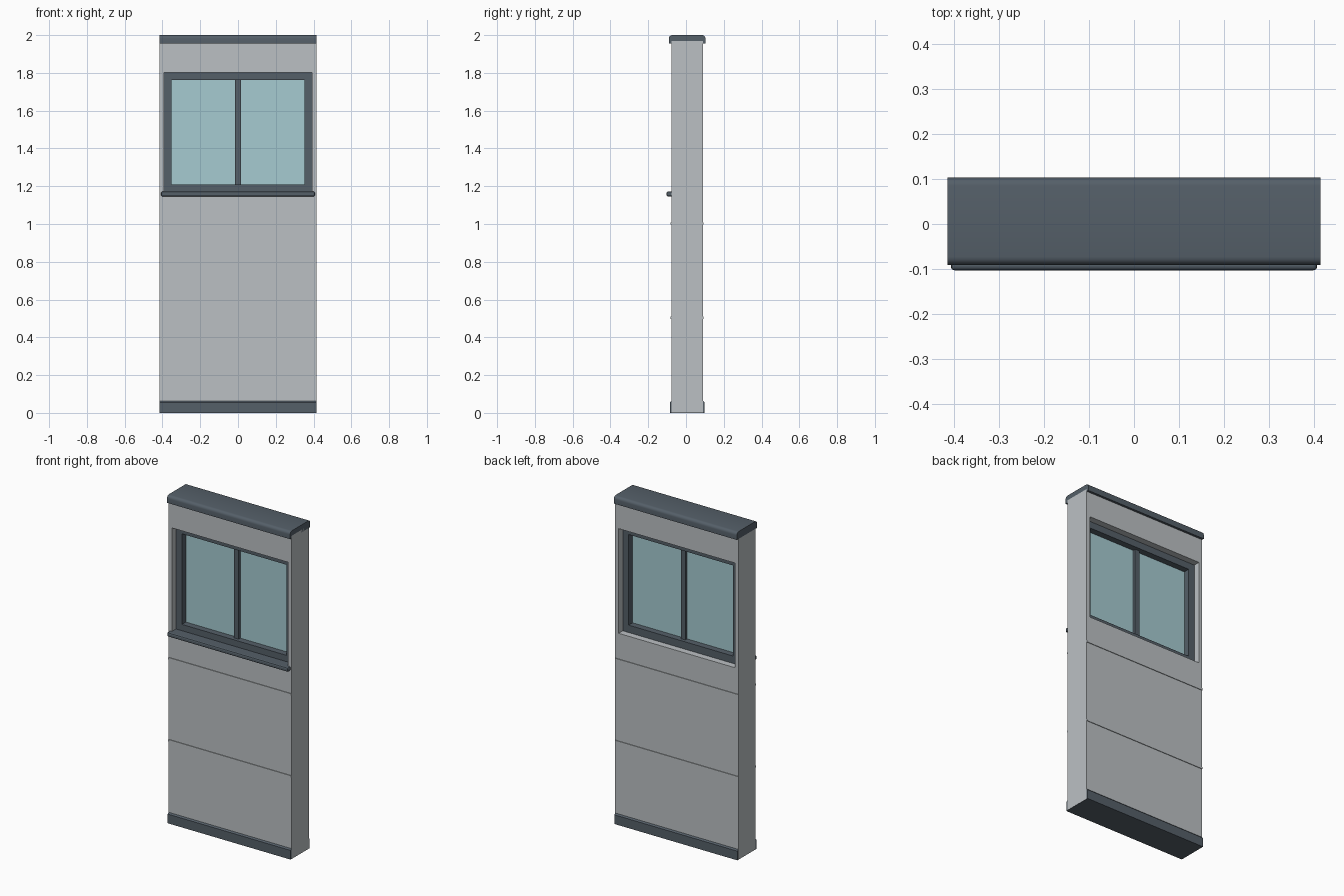
import bpy, bmesh

if "Cube" in bpy.data.objects:
    bpy.data.objects.remove(bpy.data.objects["Cube"])

HALF = 0.415      # half width of the panel
YC = 0.006        # mid-plane of the wall


def material(name, rgb, alpha=1.0):
    m = bpy.data.materials.new(name)
    m.diffuse_color = (*rgb, alpha)
    m.use_nodes = True
    m.node_tree.nodes["Principled BSDF"].inputs["Base Color"].default_value = m.diffuse_color
    return m


slate = material("slate", (0.09, 0.115, 0.14))
panel = material("panel_grey", (0.50, 0.53, 0.55))
glass = material("glass_blue", (0.38, 0.60, 0.64))


def finish(name, bm, mat):
    bmesh.ops.recalc_face_normals(bm, faces=bm.faces)
    me = bpy.data.meshes.new(name)
    bm.to_mesh(me)
    bm.free()
    me.materials.append(mat)
    ob = bpy.data.objects.new(name, me)
    bpy.context.collection.objects.link(ob)
    return ob


def box(name, x, y, z, mat, bevel=0, segments=1, pick=None):
    """Box from (min, max) pairs; pick(edge) chooses which edges get rounded."""
    bm = bmesh.new()
    bmesh.ops.create_cube(bm, size=1)
    for v in bm.verts:
        v.co = [lo if c < 0 else hi for c, (lo, hi) in zip(v.co, (x, y, z))]
    if bevel:
        edges = [e for e in bm.edges if pick is None or pick(e)]
        bmesh.ops.bevel(bm, geom=edges, offset=bevel, segments=segments,
                        profile=0.5, affect='EDGES')
    return finish(name, bm, mat)


def ring(name, outer, inner, y, mat):
    """Rectangular slab with a rectangular hole; rects are (x0, x1, z0, z1)."""
    bm = bmesh.new()
    loops = []
    for x0, x1, z0, z1 in (outer, inner):
        for yy in y:
            loops.append([bm.verts.new((a, yy, b)) for a, b in
                          ((x0, z0), (x1, z0), (x1, z1), (x0, z1))])
    of, ob, nf, nb = loops
    for a, b in ((of, ob), (nf, nb), (of, nf), (ob, nb)):
        for i in range(4):
            j = (i + 1) % 4
            bm.faces.new((a[i], a[j], b[j], b[i]))
    return finish(name, bm, mat)


def depth(half):
    return (YC - half, YC + half)


def top_long_edges(z):
    return lambda e: (all(abs(v.co.z - z) < 1e-5 for v in e.verts)
                      and abs(e.verts[0].co.y - e.verts[1].co.y) < 1e-5)


# Wall panel with window opening
opening = (-0.392, 0.392, 1.165, 1.803)
ring("wall_panel", (-HALF, HALF, 0.001, 1.97), opening, depth(0.083), panel)

# Window frame, mullion and panes
ring("window_frame", opening, (-0.352, 0.352, 1.21, 1.762), depth(0.043), slate)
box("window_mullion", (-0.015, 0.015), depth(0.022), (1.205, 1.767), slate)
for side, x in (("left", (-0.356, -0.012)), ("right", (0.012, 0.356))):
    box("glass_pane_" + side, x, depth(0.005), (1.206, 1.766), glass)

# Front sill
box("window_sill", (-0.408, 0.408), (-0.103, -0.03), (1.146, 1.172), slate, 0.008, 2)

# Rounded top cap
cap = box("top_cap", (-HALF, HALF), depth(0.097), (1.955, 2.0), slate, 0.018, 4,
          top_long_edges(2.0))
bpy.context.view_layer.objects.active = cap
cap.select_set(True)
bpy.ops.object.shade_smooth_by_angle()

# Base plinth with chamfered top edges
box("base_plinth", (-HALF + 0.0005, HALF - 0.0005), depth(0.091), (0, 0.065), slate,
    0.009, 1, top_long_edges(0.065))

# Thin raised seam strips on both faces
for i, z in enumerate((0.503, 1.003)):
    for face, s in (("front", -1), ("back", 1)):
        ys = sorted((YC + s * 0.078, YC + s * 0.087))
        box(f"seam_strip_{face}_{i}", (-HALF + 0.0005, HALF - 0.0005), ys,
            (z - 0.006, z + 0.006), panel)
